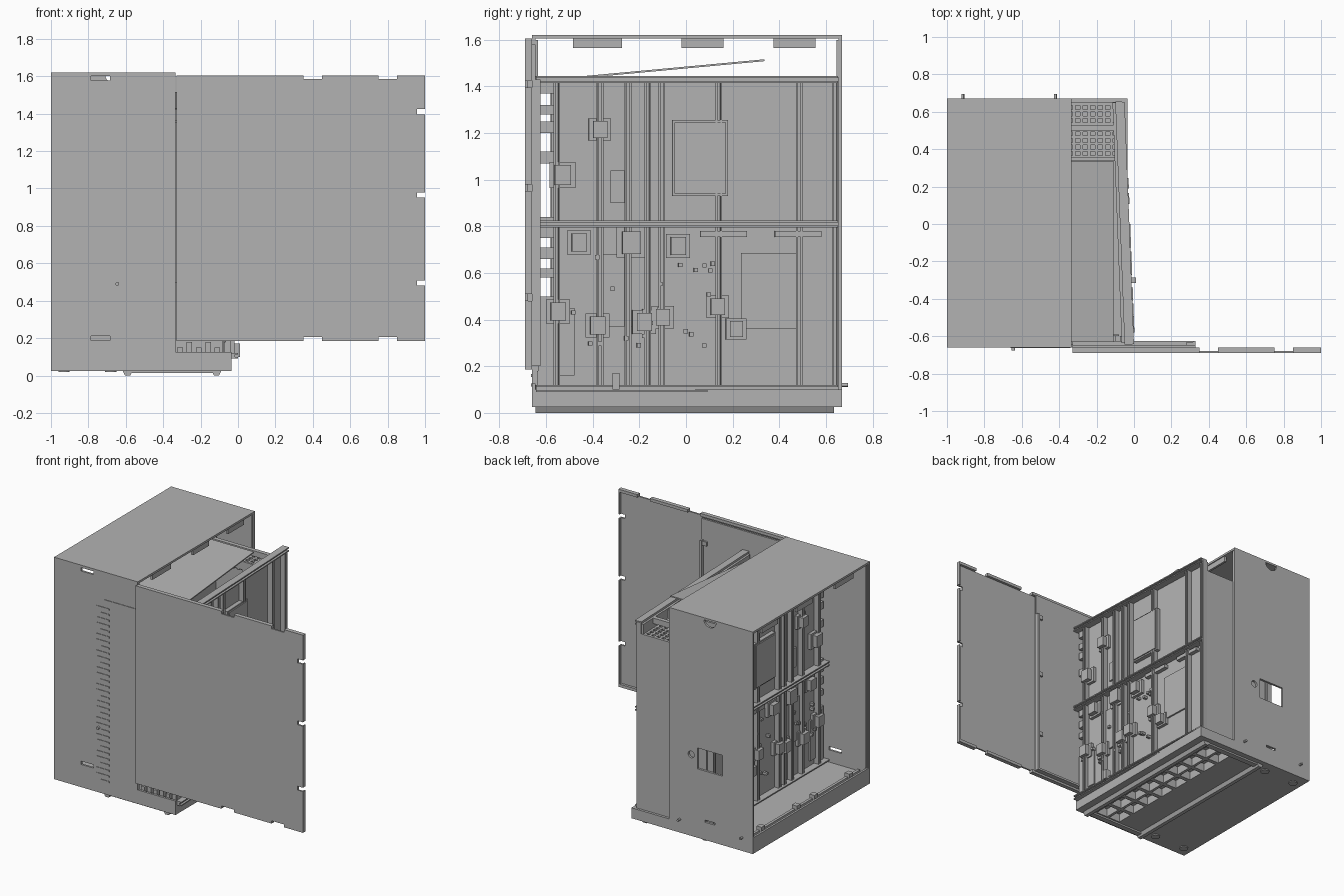
import bpy
import bmesh
import random
from math import radians
from mathutils import Matrix, Vector

random.seed(4)
default_cube = bpy.data.objects.get("Cube")
if default_cube:
    bpy.data.objects.remove(default_cube, do_unlink=True)

grey = bpy.data.materials.new("plain grey")
grey.use_nodes = True
COLOUR = (0.45, 0.45, 0.45, 1)
grey.diffuse_color = COLOUR
grey.node_tree.nodes["Principled BSDF"].inputs["Base Color"].default_value = COLOUR


def add_box(bm, x, y, z):
    """Add a box given its (low, high) range on each axis."""
    centre = Vector((sum(x) / 2, sum(y) / 2, sum(z) / 2))
    size = (x[1] - x[0], y[1] - y[0], z[1] - z[0], 1)
    matrix = Matrix.Translation(centre) @ Matrix.Diagonal(size)
    bmesh.ops.create_cube(bm, size=1, matrix=matrix)


def finish(name, bm, matrix=None):
    if matrix:
        bm.transform(matrix)
    bmesh.ops.recalc_face_normals(bm, faces=bm.faces)
    mesh = bpy.data.meshes.new(name)
    bm.to_mesh(mesh)
    bm.free()
    mesh.materials.append(grey)
    obj = bpy.data.objects.new(name, mesh)
    bpy.context.scene.collection.objects.link(obj)
    return obj


def boxes(name, parts, matrix=None):
    bm = bmesh.new()
    for part in parts:
        add_box(bm, *part)
    return finish(name, bm, matrix)


def cylinder(name, centre, radius, depth, matrix=Matrix.Rotation(radians(90), 4, "X")):
    bm = bmesh.new()
    bmesh.ops.create_cone(bm, cap_ends=True, segments=20, radius1=radius, radius2=radius,
                          depth=depth, matrix=Matrix.Translation(centre) @ matrix)
    return finish(name, bm)


def cut(obj, *cutters):
    """Subtract the cutters, bake the result and remove them."""
    for cutter in cutters:
        mod = obj.modifiers.new("cut", "BOOLEAN")
        mod.operation, mod.solver, mod.object = "DIFFERENCE", "EXACT", cutter
    bpy.context.view_layer.update()
    graph = bpy.context.evaluated_depsgraph_get()
    mesh = bpy.data.meshes.new_from_object(obj.evaluated_get(graph))
    obj.modifiers.clear()
    obj.data = mesh
    for cutter in cutters:
        bpy.data.objects.remove(cutter, do_unlink=True)


def around(centre, half):
    return (centre - half, centre + half)


SHELL_X = (-1, -0.335)
FRONT, BACK = (-0.66, -0.645), (0.655, 0.67)

# Outer shell: roof, front and back walls, open on both sides
boxes("shell_roof", [(SHELL_X, (FRONT[0], BACK[1]), (1.605, 1.62))])
front_wall = boxes("front_wall", [(SHELL_X, FRONT, (0.025, 1.605))])
slots = [(around(-0.735, 0.05), around(-0.65, 0.1), around(z, 0.012)) for z in (0.2, 1.59)]
cut(front_wall, boxes("front_slots", slots))
back_wall = boxes("back_wall", [(SHELL_X, BACK, (0.025, 1.605))])
cut(back_wall,
    boxes("window_cutter", [(around(-0.66, 0.1), around(BACK[0], 0.1), (0.52, 0.67))]),
    cylinder("socket_cutter", (-0.51, BACK[0], 0.61), 0.024, 0.2),
    cylinder("notch_cutter", (-0.66, BACK[0], 1.61), 0.05, 0.2),
    boxes("vent_cutter", [(around(-0.66, 0.04), around(BACK[0], 0.1), around(0.16, 0.008))]))
for i, x in enumerate((-0.915, -0.42)):
    cylinder(f"back_stud_{i}", (x, 0.68, 0.12), 0.008, 0.03)
cylinder("front_stud", (-0.645, -0.665, 0.49), 0.01, 0.02)
boxes("roof_tabs", [(around(x, 0.008), around(y, w), (1.565, 1.605))
                    for x in (-0.35, -0.985)
                    for y, w in ((-0.38, 0.105), (0.07, 0.09), (0.465, 0.09))])
boxes("shell_lips", [(around(x, 0.005), y, (0.1, 1.6))
                     for x in (-0.342, -0.985) for y in ((-0.65, -0.635), (0.645, 0.66))])

# Base with pockets underneath
base = boxes("base", [((-0.99, -0.035), (-0.645, 0.655), (0.025, 0.1))])
cells = [(around(x, 0.045), around(-0.53 + i * 0.15, 0.06), (0, 0.085))
         for x in (-0.21, -0.32) for i in range(8)]
cut(base, boxes("pocket_cutter", cells))
boxes("base_rims", [
    ((-0.335, -0.035), FRONT, (0.025, 0.125)),
    ((-0.335, -0.035), BACK, (0.025, 0.1)),
    ((-1, -0.985), (FRONT[0], BACK[1]), (0.025, 0.14)),
    ((-0.95, -0.93), (-0.62, 0.63), (0.1, 0.125))])
boxes("base_rim_tabs", [(around(-0.945, 0.02), around(y, 0.02), (0.1, 0.15))
                        for y in (-0.5, -0.1, 0.1, 0.5)])

# Tapered skids along the bottom
for i, x in enumerate((-0.59, -0.115)):
    bm = bmesh.new()
    add_box(bm, around(x, 0.027), (-0.645, 0.635), (0, 0.026))
    for v in bm.verts:
        if v.co.z < 0.01:
            v.co.x = x + (v.co.x - x) * 0.5
    finish(f"skid_{i}", bm)
boxes("skid_plate", [((-0.59, -0.115), around(y, 0.02), (0.013, 0.03)) for y in (-0.62, 0.61)])
for i, (x, y) in enumerate([(x, y) for x in (-0.93, -0.68) for y in (-0.58, 0.58)]):
    cylinder(f"foot_{i}", (x, y, 0.023), 0.03, 0.008, Matrix.Identity(4))

# Inner chassis
boxes("chassis_walls", [
    ((-0.62, -0.09), (0.635, 0.652), (0.1, 1.36)),
    ((-0.62, -0.08), (-0.6, -0.59), (0.1, 0.5)),
    ((-0.62, -0.1), (0.5, 0.53), (1.39, 1.43)),
    ((-0.62, -0.1), (0.34, 0.355), (1.36, 1.42))])
mesh_bars = [((-0.62, -0.1), around(0.36 + i * 0.035, 0.007), (1.35, 1.36)) for i in range(9)]
mesh_bars += [(around(-0.6 + i * 0.04, 0.008), (0.34, 0.65), (1.35, 1.36)) for i in range(13)]
boxes("top_mesh", mesh_bars)
tilt = Matrix.Translation((0, -0.55, 1.43)) @ Matrix.Rotation(radians(5.3), 4, "X")
boxes("sloping_sheet", [((-0.6, -0.11), (-0.08, 0.89), (-0.004, 0.004))], tilt)

# Circuit panel, drawn facing +x around its own plate
CHIPS = [(-0.53, 1.02, 0.035), (-0.37, 1.215, 0.03), (-0.46, 0.73, 0.032),
         (-0.235, 0.73, 0.04), (-0.035, 0.715, 0.032), (-0.55, 0.435, 0.032),
         (-0.38, 0.375, 0.032), (-0.18, 0.39, 0.032), (-0.1, 0.41, 0.03),
         (0.135, 0.455, 0.03), (0.215, 0.36, 0.028)]
STRAPS = [-0.555, -0.37, -0.25, -0.165, -0.105, 0.14, 0.485, 0.64]


def circuit_panel(name, matrix):
    boxes(f"{name}_plate", [((-0.015, 0), (-0.58, 0.65), (0.1, 1.43))], matrix)
    boxes(f"{name}_upright_straps",
          [((0, 0.035), around(y + s, 0.004), (0.1, 1.44)) for y in STRAPS for s in (-0.01, 0.01)]
          + [((0, 0.02), around(y, 0.01), (0.1, 1.44)) for y in STRAPS], matrix)
    boxes(f"{name}_cross_straps",
          [((0, 0.05), (-0.645, 0.65), around(z + s, 0.004))
           for z in (0.105, 0.81, 1.43) for s in (-0.011, 0.011)]
          + [((0, 0.035), (-0.645, 0.65), around(z, 0.011)) for z in (0.105, 0.81, 1.43)], matrix)
    boxes(f"{name}_covers", [
        ((0, 0.03), (-0.06, 0.18), (0.93, 1.255)),
        ((0, 0.038), (-0.05, 0.17), (0.94, 1.245)),
        ((0, 0.012), (0.235, 0.475), (0.36, 0.685)),
        ((0, 0.012), (-0.37, -0.155), (0.37, 0.68)),
        ((0, 0.012), (-0.325, -0.24), (0.9, 1.04)),
        ((0, 0.012), (-0.555, -0.48), (0.16, 0.45))], matrix)
    boxes(f"{name}_chips",
          [((0, 0.022), around(y, h * 1.6), around(z, h * 1.6)) for y, z, h in CHIPS]
          + [((0, 0.055), around(y, h), around(z, h * 1.2)) for y, z, h in CHIPS], matrix)
    boxes(f"{name}_bars", [((0, 0.03), around(y, 0.1), around(0.767, 0.013))
                           for y in (0.16, 0.48)], matrix)
    boxes(f"{name}_pins", [((0, 0.03), around(random.uniform(-0.53, 0.16), 0.009),
                            around(random.uniform(0.25, 0.7), 0.009)) for _ in range(22)], matrix)
    # Edge teeth with open gaps between
    teeth = [(0.1, 0.5), (0.58, 0.62), (0.66, 0.71), (0.75, 0.84),
             (1.07, 1.12), (1.2, 1.25), (1.28, 1.32), (1.37, 1.43)]
    boxes(f"{name}_teeth", [((-0.015, 0.01), (-0.635, -0.57), z) for z in teeth], matrix)


swing = Matrix.Rotation(radians(2.2), 4, "Z")
circuit_panel("left_panel", Matrix.Translation((-0.075, 0, 0)) @ swing)
circuit_panel("right_panel", Matrix.Translation((-0.64, 0, 0)) @ Matrix.Diagonal((-1, 1, 1, 1)))

# Thin ticks on the front wall where the edge teeth come through
boxes("front_ticks",
      [((-0.66 + 0.03 * (i % 3 == 0), -0.56), (-0.664, -0.658), around(0.12 + i * 0.04, 0.006))
       for i in range(32)]
      + [((-0.6, -0.34), (-0.664, -0.658), around(1.42, 0.003))])

# Small brackets at the hinge corner
boxes("hinge_brackets",
      [(around(-0.31 + i * 0.05, 0.015), around(-0.62, 0.02), (0.1, 0.15 + 0.03 * (i % 2)))
       for i in range(6)] + [(around(-0.01, 0.02), around(-0.3, 0.015), (0.1, 0.17))])

# Open outer door with folded rims and latch notches
door = boxes("outer_door", [((-0.33, 1), (-0.69, -0.678), (0.205, 1.585))])
latches = [(around(0.98, 0.022), around(-0.67, 0.1), around(z, 0.014)) for z in (0.495, 0.965, 1.41)]
cut(door, boxes("latch_cutter", latches))
rim_spans = [(-0.33, 0.35), (0.45, 0.75), (0.85, 1)]
boxes("outer_door_rims",
      [(x, (-0.69, -0.66), z) for x in rim_spans for z in ((0.185, 0.206), (1.584, 1.605))]
      + [((-0.33, -0.315), (-0.69, -0.66), (0.205, 1.585))]
      + [((0.99, 1), (-0.69, -0.66), z)
         for z in ((0.205, 0.48), (0.51, 0.95), (0.98, 1.395), (1.425, 1.585))])

# Inner door lying behind it
boxes("inner_door", [((-0.33, 0.33), (-0.66, -0.646), (0.2, 1.58)),
                     ((0.315, 0.33), (-0.65, -0.625), (0.2, 1.43)),
                     ((-0.33, 0.33), (-0.65, -0.625), (0.2, 0.215))])
boxes("inner_door_clips", [(around(0.3, 0.02), around(-0.64, 0.008), around(z, 0.015))
                           for z in (0.495, 0.965, 1.41)])
